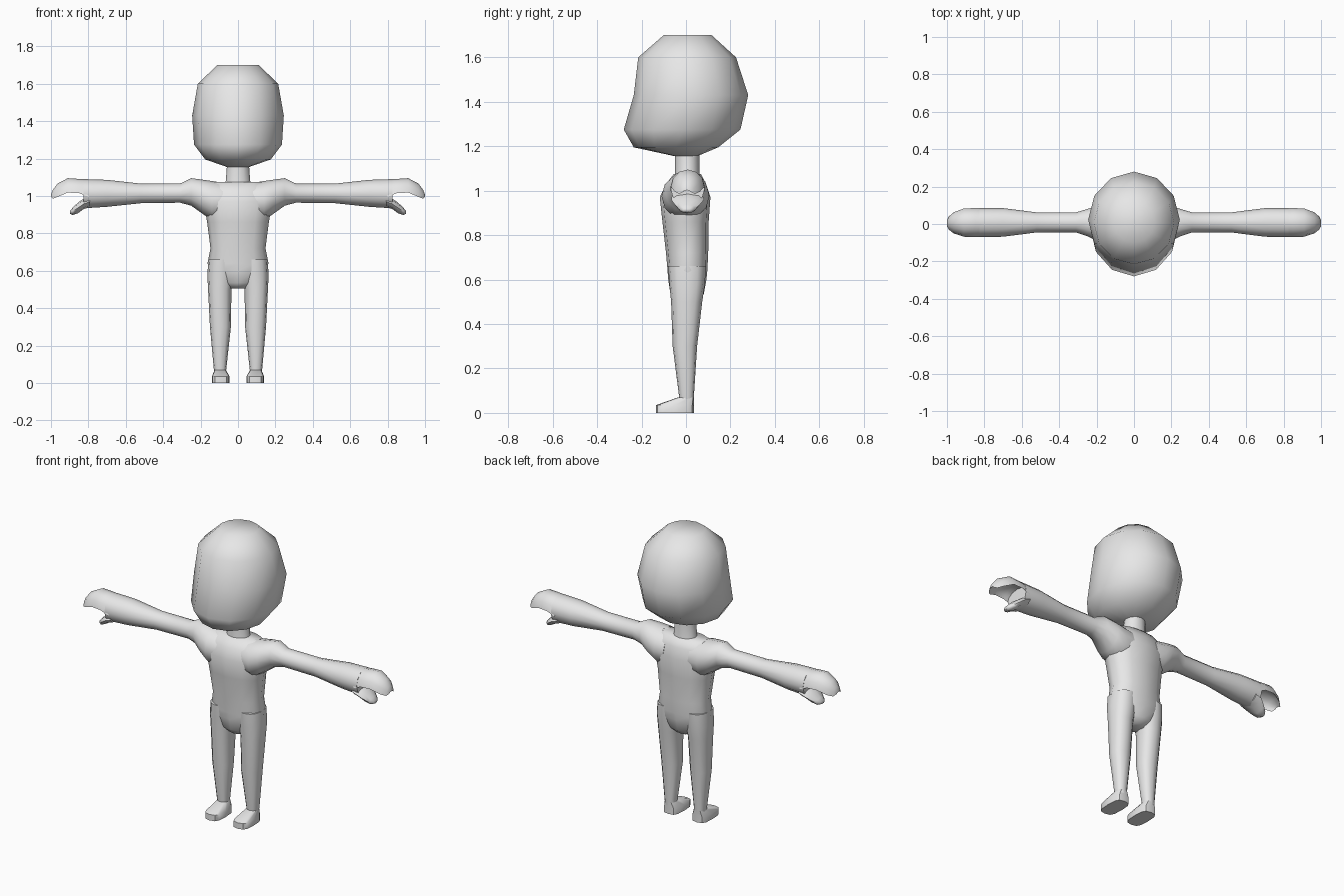
import bpy, bmesh, math

cube = bpy.data.objects.get("Cube")
if cube:
    bpy.data.objects.remove(cube, do_unlink=True)

GREY = (0.8, 0.8, 0.8, 1.0)
mat = bpy.data.materials.new("light_grey")
mat.use_nodes = True
mat.diffuse_color = GREY
bsdf = next(n for n in mat.node_tree.nodes if n.type == 'BSDF_PRINCIPLED')
bsdf.inputs["Base Color"].default_value = GREY


def loft(name, rings, axis='z', sides=12, mirror=False, hollow=None, power=1.0, angle=65):
    """Skin rings (t, a0, a1, b0, b1) along an axis; a/b are the cross-section limits.
    hollow makes each section a half dome whose underside is scooped by that fraction."""
    bm = bmesh.new()
    loops = []
    for t, a0, a1, b0, b1 in rings:
        loop = []
        for i in range(sides):
            ang = 2 * math.pi * i / sides
            c, s = math.cos(ang), math.sin(ang)
            c = math.copysign(abs(c) ** power, c)
            s = math.copysign(abs(s) ** power, s)
            a = (a0 + a1) / 2 + c * (a1 - a0) / 2
            if hollow is None:
                b = (b0 + b1) / 2 + s * (b1 - b0) / 2
            else:
                b = b0 + (s if s > 0 else -s * hollow) * (b1 - b0)
            loop.append(bm.verts.new((a, b, t) if axis == 'z' else (t, a, b)))
        loops.append(loop)
    for lo, hi in zip(loops, loops[1:]):
        for i in range(sides):
            j = (i + 1) % sides
            bm.faces.new((lo[i], lo[j], hi[j], hi[i]))
    bm.faces.new(loops[0])
    bm.faces.new(loops[-1])
    bmesh.ops.recalc_face_normals(bm, faces=bm.faces)
    me = bpy.data.meshes.new(name)
    bm.to_mesh(me)
    bm.free()
    me.materials.append(mat)
    ob = bpy.data.objects.new(name, me)
    bpy.context.collection.objects.link(ob)
    bpy.ops.object.select_all(action='DESELECT')
    ob.select_set(True)
    bpy.context.view_layer.objects.active = ob
    bpy.ops.object.shade_smooth_by_angle(angle=math.radians(angle))
    if mirror:
        ob.modifiers.new("Mirror", 'MIRROR')
    return ob


# Large faceted head with the chin pushed forward
loft("head", [
    (1.155, -.06, .06, -.05, .05),
    (1.195, -.175, .175, -.235, .145),
    (1.275, -.235, .235, -.28, .245),
    (1.43, -.245, .245, -.235, .28),
    (1.60, -.215, .215, -.215, .225),
    (1.70, -.11, .11, -.10, .115)])

loft("neck", [
    (1.03, -.085, .085, -.055, .07),
    (1.08, -.065, .065, -.05, .06),
    (1.18, -.058, .058, -.05, .06)])

# Torso tapering down to the crotch
loft("torso", [
    (.505, -.045, .045, -.045, .05),
    (.535, -.09, .09, -.07, .08),
    (.60, -.15, .15, -.08, .092),
    (.64, -.163, .163, -.083, .096),
    (.72, -.147, .147, -.09, .10),
    (.86, -.165, .165, -.106, .102),
    (.97, -.185, .185, -.118, .11),
    (1.03, -.18, .18, -.09, .09),
    (1.075, -.14, .14, -.055, .068)], power=.85)

# Legs
loft("leg", [
    (.05, .065, .125, -.03, .035),
    (.08, .062, .13, -.032, .036),
    (.30, .038, .15, -.06, .05),
    (.50, .035, .16, -.067, .073),
    (.58, .02, .164, -.075, .085),
    (.66, .02, .158, -.08, .09)], mirror=True, power=.85)

# Feet: a low wedge whose top slopes down to the toe
foot = loft("foot", [
    (0.0, .045, .14, -.135, .035),
    (.035, .045, .14, -.135, .035),
    (.07, .065, .125, -.035, .035)], mirror=True, power=.6, angle=45)

# Arms with a wide root that blends into the chest
loft("arm", [
    (.08, -.10, .10, .88, 1.07),
    (.14, -.11, .105, .87, 1.08),
    (.19, -.095, .10, .905, 1.087),
    (.25, -.065, .08, .948, 1.095),
    (.31, -.045, .062, .964, 1.066),
    (.52, -.045, .062, .961, 1.066),
    (.70, -.068, .085, .942, 1.086),
    (.825, -.07, .085, .934, 1.09)], axis='x', mirror=True)

# Mitten fingers, scooped underneath
loft("fingers", [
    (.80, -.07, .085, .995, 1.089),
    (.85, -.07, .085, 1.015, 1.091),
    (.91, -.068, .083, 1.018, 1.095),
    (.965, -.05, .062, .995, 1.066),
    (.99, -.03, .04, .985, 1.032),
    (1.0, -.012, .02, .995, 1.008)], axis='x', mirror=True, hollow=.55)

# Thumb below the palm
loft("thumb", [
    (.79, -.065, .08, .94, 1.0),
    (.825, -.065, .08, .93, .985),
    (.855, -.05, .062, .908, .965),
    (.883, -.032, .042, .898, .938),
    (.897, -.015, .022, .904, .922)], axis='x', sides=8, mirror=True)
